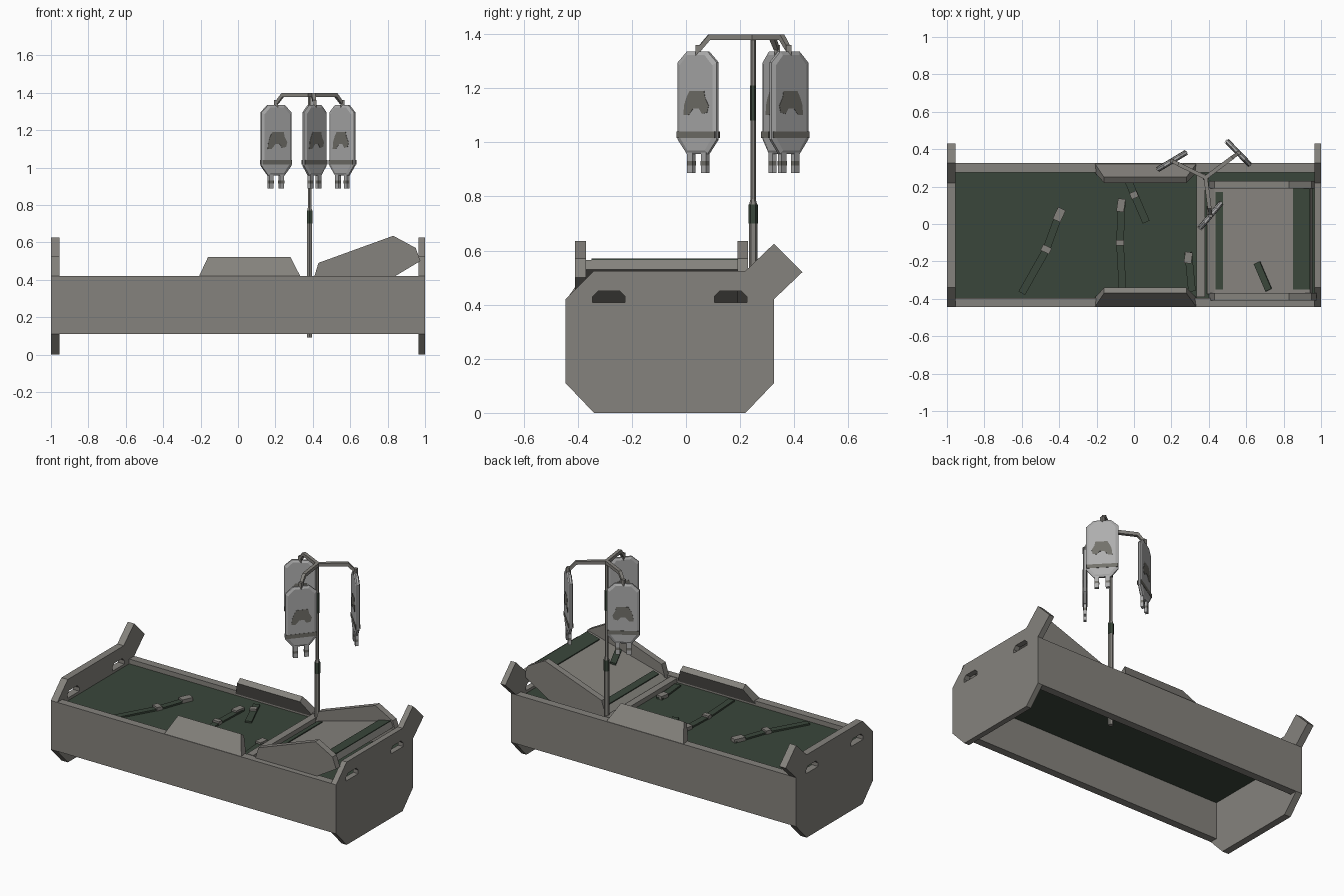
import bpy, bmesh, math
from mathutils import Vector, Matrix

if "Cube" in bpy.data.objects:
    bpy.data.objects.remove(bpy.data.objects["Cube"])


def material(name, r, g, b):
    m = bpy.data.materials.new(name)
    m.diffuse_color = (r, g, b, 1)
    m.use_nodes = True
    m.node_tree.nodes["Principled BSDF"].inputs["Base Color"].default_value = m.diffuse_color
    return m


GREY = material("warm grey", 0.235, 0.225, 0.205)
GREEN = material("dark green", 0.042, 0.062, 0.043)
BAG = material("bag grey", 0.42, 0.42, 0.42)
PRINT = material("print grey", 0.17, 0.165, 0.145)


def loft(name, rings, mat, matrix=None):
    """Closed solid through rings of equal point count."""
    bm = bmesh.new()
    loops = [[bm.verts.new(p) for p in ring] for ring in rings]
    n = len(loops[0])
    for a, b in zip(loops, loops[1:]):
        for i in range(n):
            j = (i + 1) % n
            bm.faces.new((a[i], a[j], b[j], b[i]))
    bm.faces.new(loops[0][::-1])
    bm.faces.new(loops[-1])
    bmesh.ops.recalc_face_normals(bm, faces=bm.faces)
    if matrix:
        bm.transform(matrix)
    me = bpy.data.meshes.new(name)
    bm.to_mesh(me)
    bm.free()
    me.materials.append(mat)
    ob = bpy.data.objects.new(name, me)
    bpy.context.collection.objects.link(ob)
    return ob


def prism(name, pts, axis, a, b, mat, matrix=None):
    """Extrude a 2D profile along the named axis from a to b."""
    put = {"x": lambda p, t: (t, p[0], p[1]),
           "y": lambda p, t: (p[0], t, p[1]),
           "z": lambda p, t: (p[0], p[1], t)}[axis]
    return loft(name, [[put(p, t) for p in pts] for t in (a, b)], mat, matrix)


def box(name, x, y, z, mat, matrix=None):
    return prism(name, [(x[0], y[0]), (x[1], y[0]), (x[1], y[1]), (x[0], y[1])],
                 "z", z[0], z[1], mat, matrix)


def rod(name, path, radii, sides, mat):
    """Faceted rod through points, each ring square to the path."""
    path = [Vector(p) for p in path]
    rings = []
    for i, p in enumerate(path):
        d = (path[min(i + 1, len(path) - 1)] - path[max(i - 1, 0)]).normalized()
        q = d.to_track_quat("Z", "Y")
        rings.append([p + q @ Vector((radii[i] * math.cos(t), radii[i] * math.sin(t), 0))
                      for t in [math.tau * (k + 0.5) / sides for k in range(sides)]])
    return loft(name, rings, mat)


# End boards with one flared corner and two handle slots
board = [(-.34, 0), (.22, 0), (.325, .11), (.325, .42), (.43, .52), (.325, .625),
         (.22, .525), (-.34, .525), (-.445, .42), (-.445, .11)]
for name, x0, x1 in (("foot_board", -1, -.955), ("head_board", .965, 1)):
    ob = prism(name, board, "x", x0, x1, GREY)
    for y in (-.285, .165):
        slot = [(y - .06, .407), (y + .06, .407), (y + .06, .43),
                (y + .04, .45), (y - .04, .45), (y - .06, .43)]
        cutter = prism("slot_cutter", slot, "x", x0 - .02, x1 + .02, GREY)
        cutter.hide_render = True
        mod = ob.modifiers.new("slot", "BOOLEAN")
        mod.object = cutter
        mod.solver = "EXACT"
        bpy.context.view_layer.objects.active = ob
        bpy.ops.object.modifier_apply(modifier=mod.name)
        bpy.data.objects.remove(cutter)

# Side walls and inward-leaning guard rails, mirrored about the bed centre line
MID = -.06
for side, s in (("front", -1), ("back", 1)):
    box(side + "_wall", (-.957, .967), sorted((MID + s * .335, MID + s * .385)),
        (.11, .42), GREY)
    section = [(.385, .415, -.21, .335), (.31, .522, -.16, .28),
               (.28, .50, -.16, .28), (.335, .40, -.21, .335)]
    loft(side + "_guard_rail",
         [[(c[k], MID + s * c[0], c[1]) for c in section] for k in (2, 3)], GREY)

# Mattress deck and the cross bar below the backrest
box("mattress", (-.957, .967), (-.397, .277), (.35, .39), GREEN)
box("cross_bar", (.335, .38), (-.39, .27), (.37, .42), GREY)

# Raised backrest with side wings and green head strip
prism("backrest", [(.39, .40), (.43, .43), (.94, .565), (.955, .53), (.45, .38)],
      "y", -.375, .195, GREY)
slope = lambda x, up: (x, .43 + (x - .43) * .2647 + up)
prism("head_strip", [slope(.85, -.002), slope(.94, -.002), slope(.94, .006), slope(.85, .006)],
      "y", -.35, .19, GREEN)
prism("lower_strip", [slope(.435, -.002), slope(.475, -.002), slope(.475, .006), slope(.435, .006)],
      "y", -.35, .17, GREEN)
wing = [(.40, .39), (.43, .49), (.83, .635), (.95, .57), (.98, .50), (.80, .395)]
wing[4] = (.975, .50)
for side, y in (("front", -.41), ("back", .19)):
    prism(side + "_wing", wing, "y", y, y + .04, GREY)

# Loose straps and their buckles lying on the mattress
straps = [[(-.6, -.37), (-.47, -.14), (-.39, .08)],
          [(-.06, -.37), (-.075, -.1), (-.065, .13)],
          [(-.03, .23), (.065, .01)],
          [(.31, -.36), (.29, -.15)]]
for path in straps:
    for a, b in zip(path, path[1:]):
        a, b = Vector(a), Vector(b)
        m = Matrix.Translation((*a, .388)) @ Matrix.Rotation(math.atan2(*(b - a).yx), 4, "Z")
        box("strap", (0, (b - a).length), (-.02, .02), (0, .012), GREEN, m)
buckles = [(-.40, .05, .045, .07, -25), (-.47, -.135, .05, .035, -25), (-.07, .10, .04, .07, -8),
           (-.075, -.10, .045, .03, 0), (.0, .155, .04, .035, 23), (.29, -.18, .04, .06, -8)]
for x, y, w, d, a in buckles:
    m = Matrix.Translation((x, y, .39)) @ Matrix.Rotation(math.radians(a), 4, "Z")
    box("buckle", (-w / 2, w / 2), (-d / 2, d / 2), (0, .022), GREY, m)
m = Matrix.Translation((.69, -.28, .499)) @ Matrix.Rotation(-math.atan(.2647), 4, "Y") \
    @ Matrix.Rotation(math.radians(24), 4, "Z")
box("backrest_strap", (-.018, .018), (-.08, .08), (-.002, .012), GREEN, m)

# Telescopic drip pole with green grips
PX, PY = .383, .248
rod("pole", [(PX, PY, .09), (PX, PY, .765), (PX, PY, .79), (PX, PY, 1.395)],
    [.016, .016, .010, .010], 6, GREY)
rod("lower_grip", [(PX, PY, .70), (PX, PY, .77)], [.0175, .0175], 6, GREEN)
rod("upper_grip", [(PX, PY, 1.08), (PX, PY, 1.21)], [.0115, .0115], 6, GREEN)

# Three arms, each carrying a fluid bag
outline = [(-.05, .957), (.05, .957), (.094, 1.01), (.094, 1.295), (.05, 1.335),
           (-.05, 1.335), (-.094, 1.295), (-.094, 1.01)]
inner = [(x * .84, 1.146 + (z - 1.146) * .93) for x, z in outline]
blot = [(-.06, 1.10), (-.035, 1.10), (-.012, 1.125), (.015, 1.125), (.03, 1.105), (.055, 1.11),
        (.062, 1.135), (.045, 1.165), (.04, 1.19), (-.03, 1.19), (-.045, 1.165), (-.055, 1.14)]
for x, y, turn in ((.203, .337, 31), (.558, .38, -46), (.409, .045, 50)):
    at = lambda f, z: (PX + (x - PX) * f, PY + (y - PY) * f, z)
    rod("arm", [at(0, 1.388), at(.8, 1.388), at(.98, 1.345)], [.015, .015, .012], 4, GREY)
    rod("hook", [at(1, 1.32), at(1, 1.36)], [.015, .015], 4, GREY)
    m = Matrix.Translation((x, y, 0)) @ Matrix.Rotation(math.radians(turn), 4, "Z")
    loft("fluid_bag", [[(px, t, pz) for px, pz in ring] for ring, t in
                       ((inner, -.013), (outline, -.006), (outline, .006), (inner, .013))], BAG, m)
    for px in (-.033, .033):
        box("bag_port", (px - .013, px + .013), (-.009, .009), (.887, .965), BAG, m)
        box("port_ring", (px - .0135, px + .0135), (-.0095, .0095), (.915, .93), PRINT, m)
    for a, b in ((-.0145, -.011), (.011, .0145)):
        prism("bag_blot", blot, "y", a, b, PRINT, m)
        prism("bag_band", [(-.092, 1.015), (.092, 1.015), (.092, 1.04), (-.092, 1.04)],
              "y", a, b, PRINT, m)
